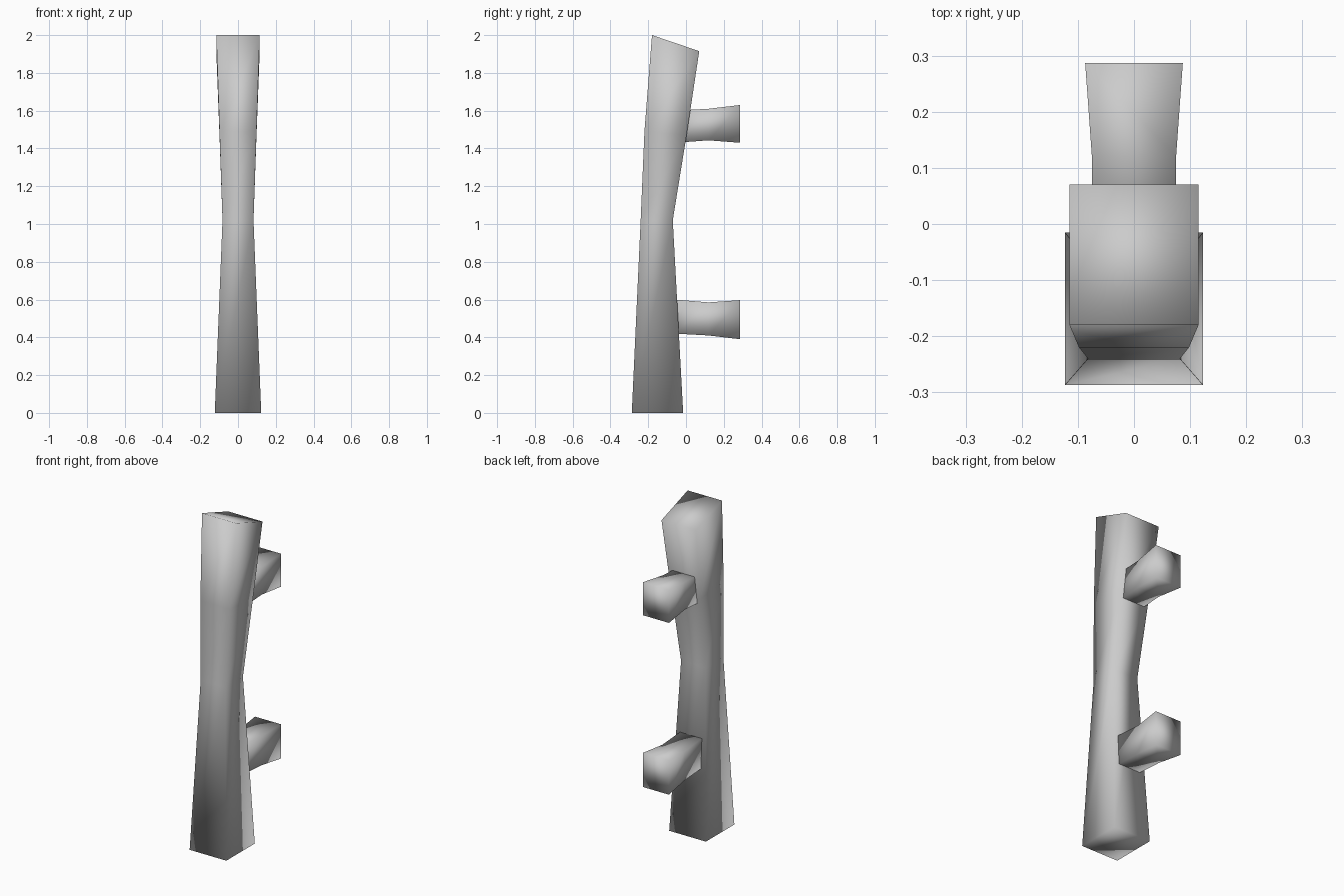
import bpy
import bmesh

cube = bpy.data.objects.get("Cube")
if cube:
    bpy.data.objects.remove(cube, do_unlink=True)

grey = bpy.data.materials.new("plain grey")
grey.use_nodes = True
COLOUR = (0.6, 0.6, 0.6, 1)
grey.diffuse_color = COLOUR
grey.node_tree.nodes["Principled BSDF"].inputs["Base Color"].default_value = COLOUR


def loft(name, rings):
    """Smooth, capped skin through a list of four-cornered rings."""
    bm = bmesh.new()
    loops = [[bm.verts.new(p) for p in ring] for ring in rings]
    for a, b in zip(loops, loops[1:]):
        for i in range(4):
            j = (i + 1) % 4
            bm.faces.new((a[i], a[j], b[j], b[i]))
    bm.faces.new(loops[0])
    bm.faces.new(loops[-1])
    bmesh.ops.recalc_face_normals(bm, faces=bm.faces)
    for face in bm.faces:
        face.smooth = True
    mesh = bpy.data.meshes.new(name)
    bm.to_mesh(mesh)
    bm.free()
    mesh.materials.append(grey)
    obj = bpy.data.objects.new(name, mesh)
    bpy.context.collection.objects.link(obj)
    return obj


def ring(half, start, end):
    """Four corners, symmetric in x, between two (y, z) points."""
    (y0, z0), (y1, z1) = start, end
    return [(-half, y0, z0), (half, y0, z0), (half, y1, z1), (-half, y1, z1)]


# Waisted grip with a sloping top
loft("handle_grip", [
    ring(0.123, (-0.287, 0), (-0.015, 0)),
    ring(0.082, (-0.24, 1.02), (-0.07, 1.02)),
    ring(0.098, (-0.22, 1.49), (0.003, 1.47)),
    ring(0.115, (-0.18, 2.0), (0.07, 1.915)),
])

# Flared mounts: base, middle and end heights (bottom, top)
mounts = {
    "lower_mount": [(0.42, 0.6), (0.41, 0.585), (0.39, 0.597)],
    "upper_mount": [(1.43, 1.6), (1.443, 1.61), (1.43, 1.63)],
}
for name, heights in mounts.items():
    stations = zip((-0.06, 0.12, 0.287), (0.073, 0.075, 0.087), heights)
    loft(name, [ring(half, (y, low), (y, high)) for y, half, (low, high) in stations])
